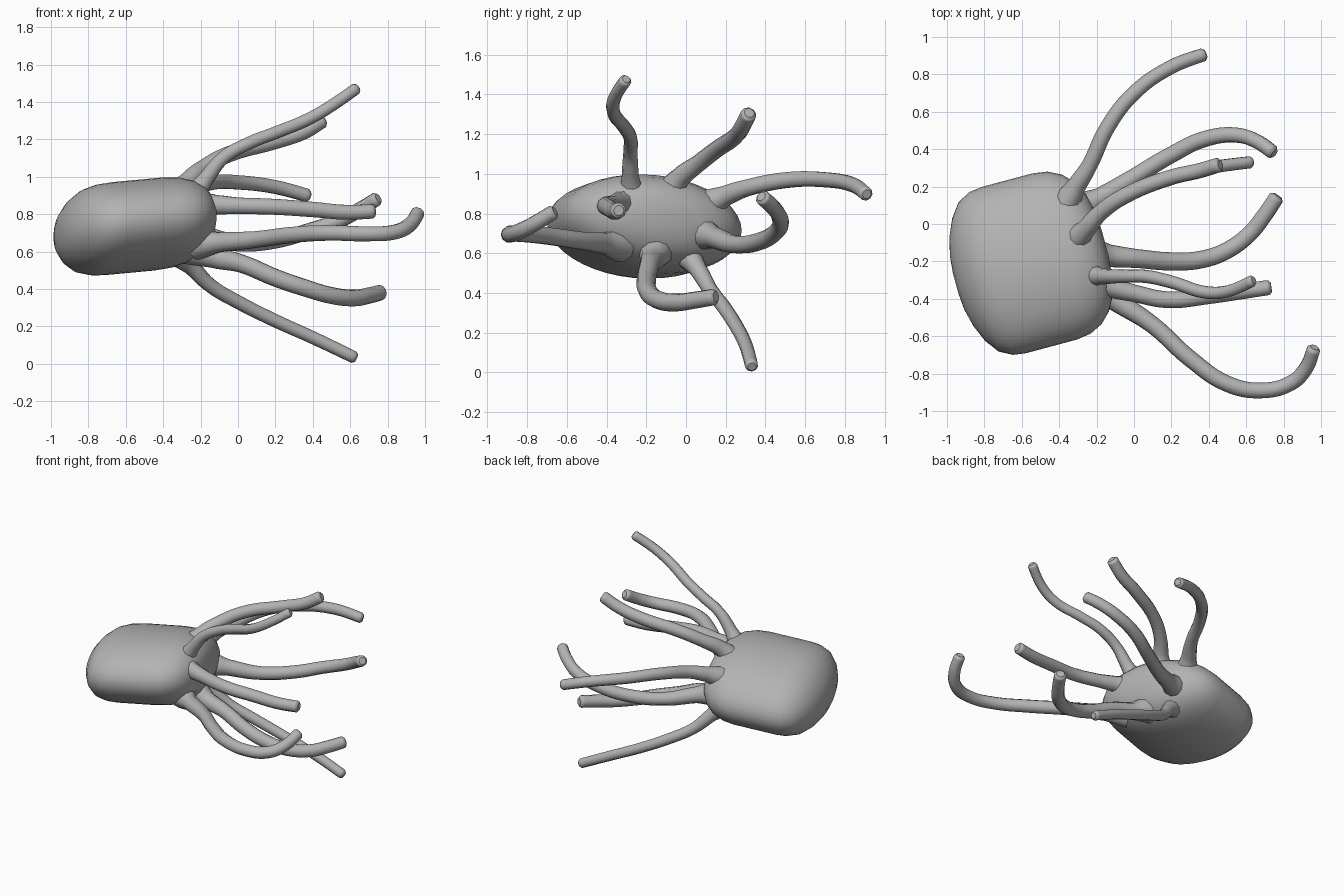
import bpy, bmesh, math
from mathutils import Vector

if "Cube" in bpy.data.objects:
    bpy.data.objects.remove(bpy.data.objects["Cube"])

grey = bpy.data.materials.new("plain grey")
grey.diffuse_color = (0.45, 0.45, 0.45, 1)
grey.use_nodes = True
grey.node_tree.nodes["Principled BSDF"].inputs["Base Color"].default_value = grey.diffuse_color


def finish(obj, angle):
    bpy.ops.object.select_all(action='DESELECT')
    obj.select_set(True)
    bpy.context.view_layer.objects.active = obj
    if obj.type == 'CURVE':
        bpy.ops.object.convert(target='MESH')
        obj = bpy.context.object
    bpy.ops.object.shade_smooth_by_angle(angle=math.radians(angle))


# Body: flattened rounded drum, turned, pitched and rolled slightly
CENTRE = Vector((-0.56, -0.21, 0.735))
TURN = math.radians(15)
STATIONS = [(-0.408, 0.12), (-0.40, 0.32), (-0.375, 0.54), (-0.335, 0.74),
            (-0.28, 0.9), (-0.21, 0.98), (-0.14, 1), (0.14, 1), (0.22, 0.975),
            (0.29, 0.9), (0.345, 0.78), (0.385, 0.62), (0.41, 0.4), (0.42, 0.15)]
SIDES = 40


def body_point(u, v, w):
    x = u * math.cos(TURN) - v * math.sin(TURN)
    y = u * math.sin(TURN) + v * math.cos(TURN)
    return CENTRE + Vector((x, y, w + 0.09 * u - 0.09 * v))


bm = bmesh.new()
rings = []
for u, s in STATIONS:
    ring = []
    for i in range(SIDES):
        a = 2 * math.pi * i / SIDES
        ring.append(bm.verts.new(body_point(u, 0.46 * s * math.cos(a),
                                            0.245 * s * math.sin(a))))
    rings.append(ring)
for r0, r1 in zip(rings, rings[1:]):
    for i in range(SIDES):
        j = (i + 1) % SIDES
        bm.faces.new((r0[i], r0[j], r1[j], r1[i]))
bm.faces.new(rings[0])
bm.faces.new(rings[-1])
bmesh.ops.recalc_face_normals(bm, faces=bm.faces)
mesh = bpy.data.meshes.new("body")
bm.to_mesh(mesh)
bm.free()
body = bpy.data.objects.new("body", mesh)
bpy.context.collection.objects.link(body)
mesh.materials.append(grey)
finish(body, 60)


# Tentacles: smooth tubes with flared roots and blunt tips
def tentacle(name, points, radius, tip):
    pts = [Vector(p) for p in points]
    n = len(pts)
    radii = [radius * 1.9, radius * 1.2] + [
        radius + (tip - radius) * i / (n - 3) for i in range(n - 2)]
    # blunt end: a short step past the last point with a smaller ring
    pts.append(pts[-1] + (pts[-1] - pts[-2]).normalized() * 0.014)
    radii.append(tip * 0.65)
    cu = bpy.data.curves.new(name, 'CURVE')
    cu.dimensions = '3D'
    cu.bevel_depth = 1
    cu.bevel_resolution = 3
    cu.use_fill_caps = True
    cu.resolution_u = 6
    sp = cu.splines.new('BEZIER')
    sp.bezier_points.add(len(pts) - 1)
    for bp, p, r in zip(sp.bezier_points, pts, radii):
        bp.co = p
        bp.radius = r
        bp.handle_left_type = bp.handle_right_type = 'AUTO'
    cu.materials.append(grey)
    obj = bpy.data.objects.new(name, cu)
    bpy.context.collection.objects.link(obj)
    finish(obj, 50)


tentacle("upper_front_tentacle", [
    (-0.25, -0.27, 0.88), (-0.17, -0.28, 0.99), (-0.08, -0.28, 1.10),
    (0.06, -0.28, 1.18), (0.2, -0.31, 1.235), (0.38, -0.365, 1.31),
    (0.5, -0.36, 1.38), (0.63, -0.305, 1.47)], 0.036, 0.032)
tentacle("upper_back_tentacle", [
    (-0.33, -0.1, 0.88), (-0.26, -0.03, 0.98), (-0.18, 0.06, 1.05),
    (-0.05, 0.15, 1.12), (0.2, 0.25, 1.19), (0.35, 0.285, 1.24),
    (0.45, 0.315, 1.3)], 0.044, 0.04)
tentacle("far_back_tentacle", [
    (-0.37, 0.1, 0.84), (-0.31, 0.2, 0.89), (-0.24, 0.31, 0.93),
    (-0.14, 0.52, 0.97), (0, 0.7, 0.97), (0.2, 0.84, 0.945),
    (0.37, 0.905, 0.9)], 0.043, 0.036)
tentacle("middle_back_tentacle", [
    (-0.3, 0.08, 0.7), (-0.18, 0.14, 0.68), (0, 0.25, 0.645),
    (0.2, 0.37, 0.66), (0.38, 0.455, 0.71), (0.55, 0.475, 0.77),
    (0.66, 0.44, 0.83), (0.74, 0.385, 0.88)], 0.046, 0.038)
tentacle("middle_front_tentacle", [
    (-0.25, -0.3, 0.85), (-0.12, -0.34, 0.85), (0, -0.37, 0.845),
    (0.18, -0.405, 0.84), (0.4, -0.385, 0.825), (0.58, -0.36, 0.81),
    (0.72, -0.34, 0.815)], 0.046, 0.04)
tentacle("far_front_tentacle", [
    (-0.22, -0.33, 0.64), (-0.1, -0.41, 0.65), (0.1, -0.54, 0.665),
    (0.3, -0.72, 0.69), (0.5, -0.855, 0.7), (0.68, -0.89, 0.695),
    (0.84, -0.85, 0.705), (0.92, -0.77, 0.745), (0.96, -0.67, 0.805)], 0.046, 0.038)
tentacle("lower_front_tentacle", [
    (-0.26, -0.15, 0.62), (-0.13, -0.17, 0.57), (0.02, -0.185, 0.535),
    (0.2, -0.2, 0.46), (0.36, -0.19, 0.405), (0.5, -0.14, 0.365),
    (0.62, -0.05, 0.352), (0.7, 0.05, 0.365), (0.76, 0.14, 0.38)], 0.05, 0.042)
tentacle("lower_back_tentacle", [
    (-0.34, 0.0, 0.6), (-0.25, 0.06, 0.52), (-0.15, 0.12, 0.42),
    (0, 0.19, 0.33), (0.2, 0.255, 0.23), (0.4, 0.3, 0.14),
    (0.62, 0.33, 0.035)], 0.038, 0.033)
